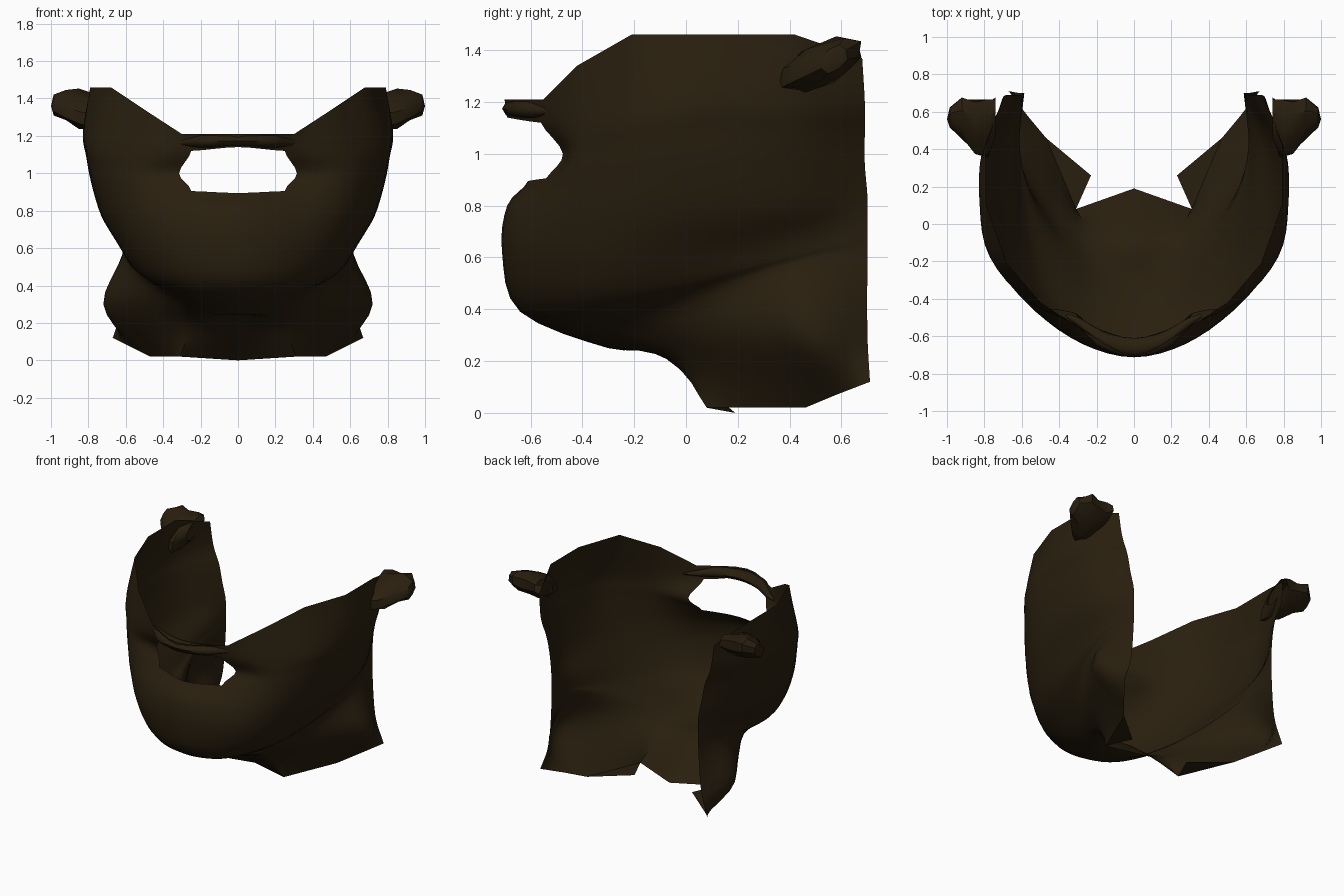
import bpy, bmesh, math
from mathutils import Vector

if "Cube" in bpy.data.objects:
    bpy.data.objects.remove(bpy.data.objects["Cube"])

brown = bpy.data.materials.new("dark brown cloth")
brown.diffuse_color = (0.022, 0.0135, 0.0045, 1)
brown.use_nodes = True
brown.node_tree.nodes["Principled BSDF"].inputs["Base Color"].default_value = brown.diffuse_color

# Right half cage, each row runs from the front centre to the rear edge
FACE = [
    [(0, -.70, 1.21), (.30, -.55, 1.21), (.50, -.42, 1.34), (.68, -.21, 1.46),
     (.79, .10, 1.46), (.79, .42, 1.46), (.70, .68, 1.37)],      # top rim
    [(0, -.69, 1.14), (.25, -.56, 1.12), (.55, -.42, 1.12), (.765, -.18, 1.17),
     (.825, .10, 1.22), (.81, .40, 1.20), (.68, .69, 1.20)],     # above mouth
    [(0, -.62, 1.0), (.315, -.475, 1.0), (.56, -.42, 1.01), (.76, -.18, 1.05),
     (.81, .10, 1.09), (.785, .41, 1.08), (.635, .69, 1.08)],    # mouth corners
    [(0, -.61, .895), (.25, -.54, .905), (.55, -.44, .91), (.735, -.19, .93),
     (.785, .10, .95), (.755, .42, .96), (.61, .69, .96)],       # below mouth
    [(0, -.69, .80), (.28, -.615, .78), (.53, -.465, .76), (.685, -.21, .76),
     (.73, .10, .77), (.71, .42, .80), (.59, .70, .84)],         # lip
    [(0, -.71, .62), (.27, -.64, .60), (.48, -.475, .58), (.60, -.22, .58),
     (.645, .10, .63), (.645, .42, .69), (.588, .70, .75)],      # chin
]
NECK = [
    [(0, -.64, .39), (.23, -.57, .39), (.41, -.42, .42), (.52, -.20, .46),
     (.59, .10, .53), (.62, .42, .61), (.588, .70, .68)],        # jaw
    [(0, -.30, .25), (.20, -.27, .275), (.34, -.18, .34), (.45, -.03, .40),
     (.55, .17, .47), (.62, .42, .55), (.588, .70, .60)],        # crease
    [(0, -.10, .23), (.24, -.05, .20), (.39, .05, .23), (.51, .18, .26),
     (.62, .33, .28), (.72, .50, .30), (.61, .70, .31)],         # throat
    [(0, .19, 0), (.31, .08, .02), (.36, .20, .02), (.415, .33, .02),
     (.47, .46, .02), (.57, .58, .07), (.67, .71, .12)],         # hem
]
SUB = 4


def spline(pts, n, mirror_start=False):
    """Catmull-Rom through pts, n steps per span."""
    p = [Vector(q) for q in pts]
    first = Vector((-p[1].x, p[1].y, p[1].z)) if mirror_start else 2 * p[0] - p[1]
    p = [first] + p + [2 * p[-1] - p[-2]]
    out = []
    for i in range(1, len(p) - 2):
        a, b, c, d = p[i - 1:i + 3]
        for k in range(n):
            t = k / n
            out.append(.5 * (2 * b + (c - a) * t + (2 * a - 5 * b + 4 * c - d) * t * t
                             + (3 * b - a - 3 * c + d) * t ** 3))
    return out + [p[-2]]


def straight(pts, n):
    p = [Vector(q) for q in pts]
    return [a.lerp(b, k / n) for a, b in zip(p, p[1:]) for k in range(n)] + [p[-1]]


def finish(bm, name, angle):
    me = bpy.data.meshes.new(name)
    bmesh.ops.recalc_face_normals(bm, faces=bm.faces)
    bm.to_mesh(me)
    bm.free()
    ob = bpy.data.objects.new(name, me)
    bpy.context.collection.objects.link(ob)
    me.materials.append(brown)
    bpy.ops.object.select_all(action='DESELECT')
    ob.select_set(True)
    bpy.context.view_layer.objects.active = ob
    bpy.ops.object.shade_smooth_by_angle(angle=math.radians(angle))
    return ob


# Cloth shell with the mouth opening left out, straight cut rim and hem
rows = FACE + NECK
across = [spline(r, SUB, True) for r in rows]
across[0][SUB:] = straight(rows[0], SUB)[SUB:]
for v in across[0][:SUB]:
    v.z = 1.21
across[-1] = straight(rows[-1], SUB)
columns = [spline(c, SUB) for c in zip(*across)]
bm = bmesh.new()
for side in (1, -1):
    grid = [[bm.verts.new((v.x * side, v.y, v.z)) for v in col] for col in columns]
    for i in range(len(grid) - 1):
        for j in range(len(grid[0]) - 1):
            if i < SUB and SUB <= j < 3 * SUB:
                continue
            quad = [grid[i][j], grid[i + 1][j], grid[i + 1][j + 1], grid[i][j + 1]]
            bm.faces.new(quad if side == 1 else quad[::-1])
bmesh.ops.remove_doubles(bm, verts=bm.verts, dist=.0005)
finish(bm, "cloth_mask", 50)

# Flaps of the hem folded inward beneath the throat
for side, label in ((1, "right"), (-1, "left")):
    bm = bmesh.new()
    bm.faces.new([bm.verts.new((side * x, y, z)) for x, y, z in
                  ((.31, .08, .02), (.47, .46, .02), (.23, .26, .02))])
    finish(bm, label + "_hem_flap", 30)

# Rolled strip above the mouth, thinning out into the cheeks
half = [(0, -.66, 1.174), (.17, -.62, 1.172), (.29, -.53, 1.165), (.36, -.49, 1.16)]
path = spline([(-x, y, z) for x, y, z in half[:0:-1]] + half, 4)
bm = bmesh.new()
rings = []
for p in path:
    f = 1 - .8 * max(0, (abs(p.x) - .2) / .16)
    rings.append([bm.verts.new(p + f * Vector((0, .05 * math.cos(a), .034 * math.sin(a))))
                  for a in (math.tau * k / 8 for k in range(8))])
for r, s in zip(rings, rings[1:]):
    for k in range(8):
        bm.faces.new((r[k], r[k - 1], s[k - 1], s[k]))
finish(bm, "mouth_bridge", 60)

# Gathered knots at the rear top corners: x, y, z, half depth, half height
KNOT = [(.74, .57, 1.36, .11, .06), (.78, .51, 1.335, .16, .085),
        (.85, .52, 1.345, .15, .09), (.92, .565, 1.365, .115, .075),
        (.985, .57, 1.365, .055, .05)]
for side, label in ((1, "right"), (-1, "left")):
    bm = bmesh.new()
    rings = []
    for i, (x, y, z, ry, rz) in enumerate(KNOT):
        ring = []
        for k in range(8):
            a = math.tau * (k + .5) / 8
            f = 1.05 if (k + i) % 2 else .95     # cloth pleats
            dy, dz = ry * f * math.cos(a), rz * f * math.sin(a)
            ring.append(bm.verts.new((side * x, y + dy, min(z + dz + .35 * dy, 1.46))))
        rings.append(ring)
    for r, s in zip(rings, rings[1:]):
        for k in range(8):
            bm.faces.new((r[k], r[k - 1], s[k - 1], s[k]))
    tip = bm.verts.new((side * 1.0, .56, 1.36))
    for k in range(8):
        bm.faces.new((rings[-1][k], rings[-1][k - 1], tip))
    finish(bm, label + "_knot", 35)
